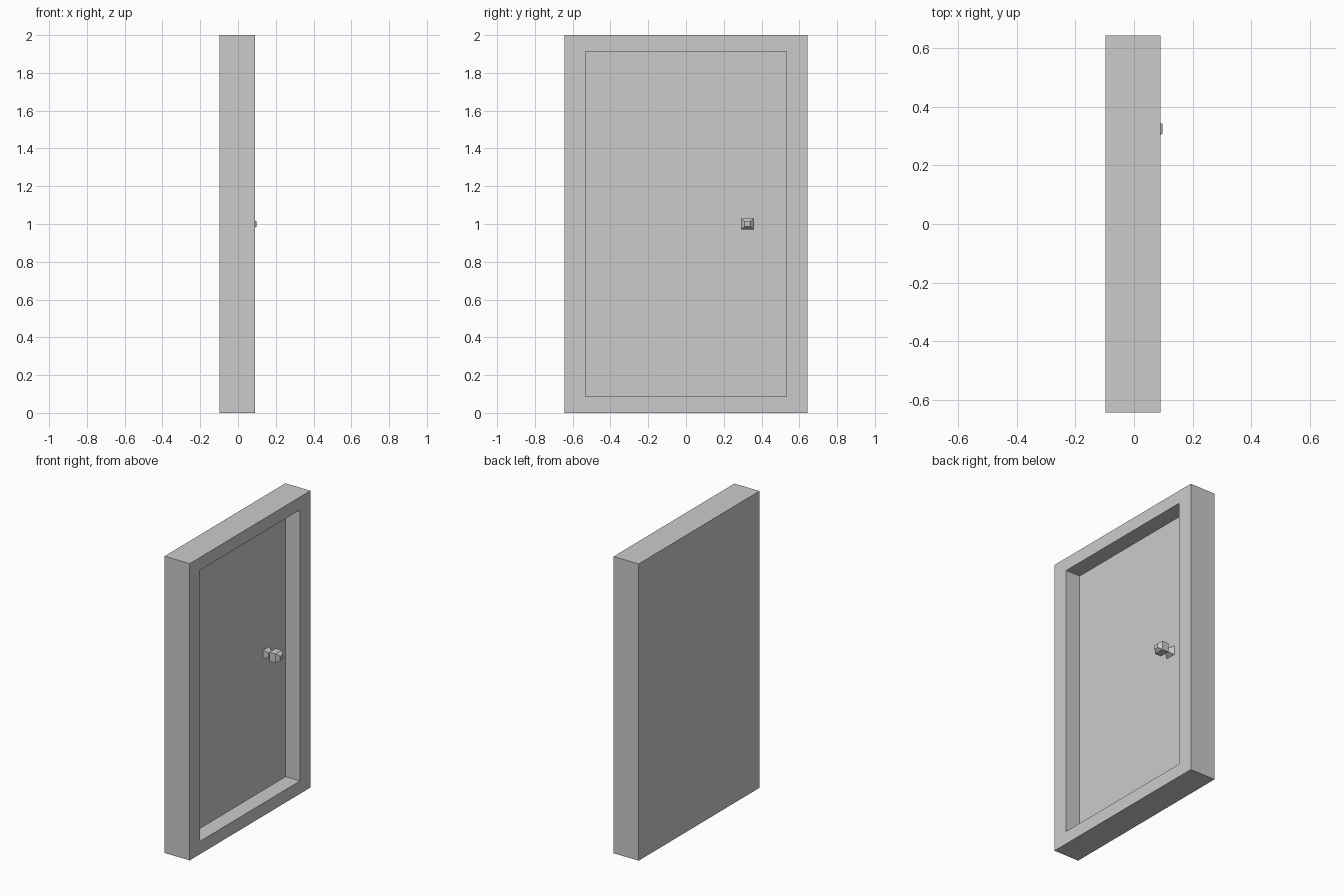
import bpy, bmesh

if "Cube" in bpy.data.objects:
    bpy.data.objects.remove(bpy.data.objects["Cube"])

BACK, PANEL, FRONT = -0.0975, -0.017, 0.09


def bridge_rings(name, rings, cap_start=True, cap_end=True):
    """Loft through rectangles given as (x, y centre, z centre, half y, half z)."""
    bm = bmesh.new()
    loops = [[bm.verts.new((x, cy + sy * hy, cz + sz * hz))
              for sy, sz in ((-1, -1), (1, -1), (1, 1), (-1, 1))]
             for x, cy, cz, hy, hz in rings]
    for a, b in zip(loops, loops[1:]):
        for i in range(4):
            j = (i + 1) % 4
            bm.faces.new((a[i], a[j], b[j], b[i]))
    if cap_start:
        bm.faces.new(loops[0][::-1])
    if cap_end:
        bm.faces.new(loops[-1])
    bmesh.ops.recalc_face_normals(bm, faces=bm.faces)
    mesh = bpy.data.meshes.new(name)
    bm.to_mesh(mesh)
    bm.free()
    obj = bpy.data.objects.new(name, mesh)
    bpy.context.collection.objects.link(obj)
    return obj


# Door slab with raised frame: closed back, rim, recessed panel
bridge_rings("door_and_frame", [
    (BACK, 0, 1, 0.643, 1.0),
    (FRONT, 0, 1, 0.643, 1.0),
    (FRONT, 0, 1, 0.532, 0.913),
    (PANEL, 0, 1, 0.532, 0.913),
])

# Square knob: flared base, narrow neck, chamfered head
knob_profile = [(PANEL, 0.035, 0.030), (0.012, 0.015, 0.014),
                (0.030, 0.035, 0.030), (0.075, 0.035, 0.030),
                (0.0975, 0.015, 0.014)]
bridge_rings("door_knob", [(x, 0.325, 1.0, hy, hz) for x, hy, hz in knob_profile])
